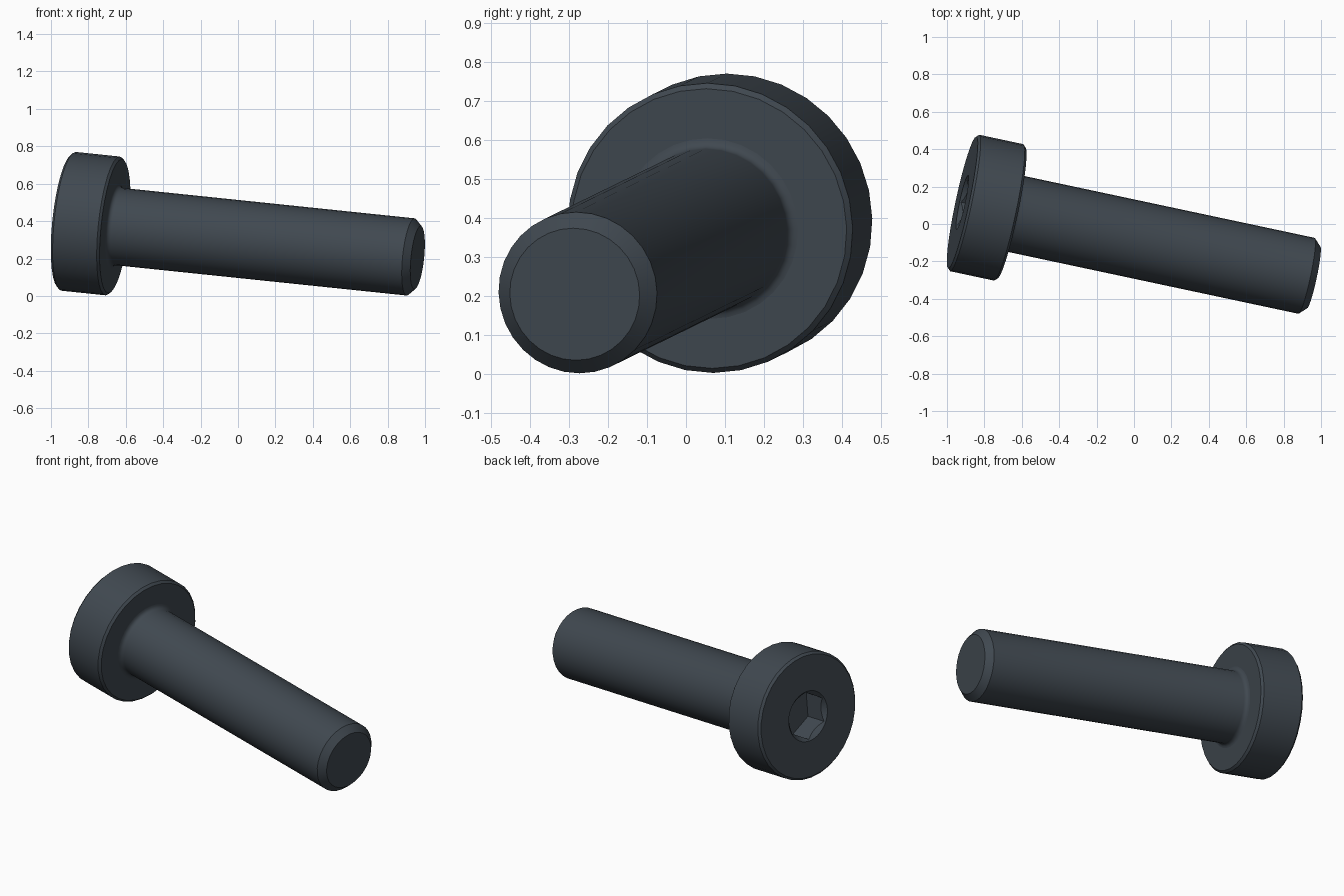
import bpy
import bmesh
import math
from mathutils import Matrix, Vector

cube = bpy.data.objects.get("Cube")
if cube:
    bpy.data.objects.remove(cube, do_unlink=True)

# Screw frame: local z runs from the head end to the tip, local y points up
LENGTH, HEAD = 1.93, 0.268
HEAD_R, SHAFT_R = 0.373, 0.2075
axis = Vector((1, -0.213, -0.104)).normalized()
up = (Vector((0, 0, 1)) - axis * axis.z).normalized()
frame = Matrix((up.cross(axis), up, axis)).transposed().to_4x4()
frame.translation = (-0.918, 0.115, 0.40)

steel = bpy.data.materials.new("dark_slate_steel")
steel.use_nodes = True
colour = (0.051, 0.065, 0.08, 1)
steel.diffuse_color = colour
steel.node_tree.nodes["Principled BSDF"].inputs["Base Color"].default_value = colour


def lathe(name, profile, sides=32, start=0.0):
    """Closed solid of revolution from (radius, distance) pairs."""
    bm = bmesh.new()
    rings = []
    for r, t in profile:
        angles = [start + math.tau * i / sides for i in range(sides)]
        rings.append([bm.verts.new((r * math.cos(a), r * math.sin(a), t)) for a in angles])
    for low, high in zip(rings, rings[1:]):
        for i in range(sides):
            j = (i + 1) % sides
            bm.faces.new((low[i], low[j], high[j], high[i]))
    bm.faces.new(rings[0][::-1])
    bm.faces.new(rings[-1])
    bmesh.ops.recalc_face_normals(bm, faces=bm.faces)
    mesh = bpy.data.meshes.new(name)
    bm.to_mesh(mesh)
    bm.free()
    mesh.materials.append(steel)
    obj = bpy.data.objects.new(name, mesh)
    obj.matrix_world = frame
    bpy.context.collection.objects.link(obj)
    return obj


def activate(obj):
    bpy.ops.object.select_all(action="DESELECT")
    obj.select_set(True)
    bpy.context.view_layer.objects.active = obj


# Cylindrical head with chamfered rims
c = 0.013
head = lathe("head", [(HEAD_R - c, 0), (HEAD_R, c), (HEAD_R, HEAD - c), (HEAD_R - c, HEAD)])

# Hexagonal socket with a shallow countersink
cutters = [
    lathe("socket_cutter", [(0.141, -0.05), (0.141, 0.14)], 6, math.pi / 6),
    lathe("countersink_cutter", [(0.178, -0.03), (0.118, 0.03)]),
]
for cutter in cutters:
    cutter.hide_render = True
    cut = head.modifiers.new("socket", "BOOLEAN")
    cut.operation = "DIFFERENCE"
    cut.solver = "EXACT"
    cut.object = cutter
    activate(head)
    bpy.ops.object.modifier_apply(modifier=cut.name)
for cutter in cutters:
    bpy.data.objects.remove(cutter, do_unlink=True)

# Shaft with a fillet under the head and a chamfered tip
f = 0.025
fillet = []
for k in range(5):
    a = math.pi / 2 * k / 4
    fillet.append((SHAFT_R + f * (1 - math.sin(a)), HEAD + f * (1 - math.cos(a))))
shaft = lathe("shaft", [(SHAFT_R + f, HEAD - 0.02)] + fillet
              + [(SHAFT_R, LENGTH - 0.038), (0.17, LENGTH)])

for part in (head, shaft):
    activate(part)
    bpy.ops.object.shade_smooth_by_angle(angle=math.radians(30))
